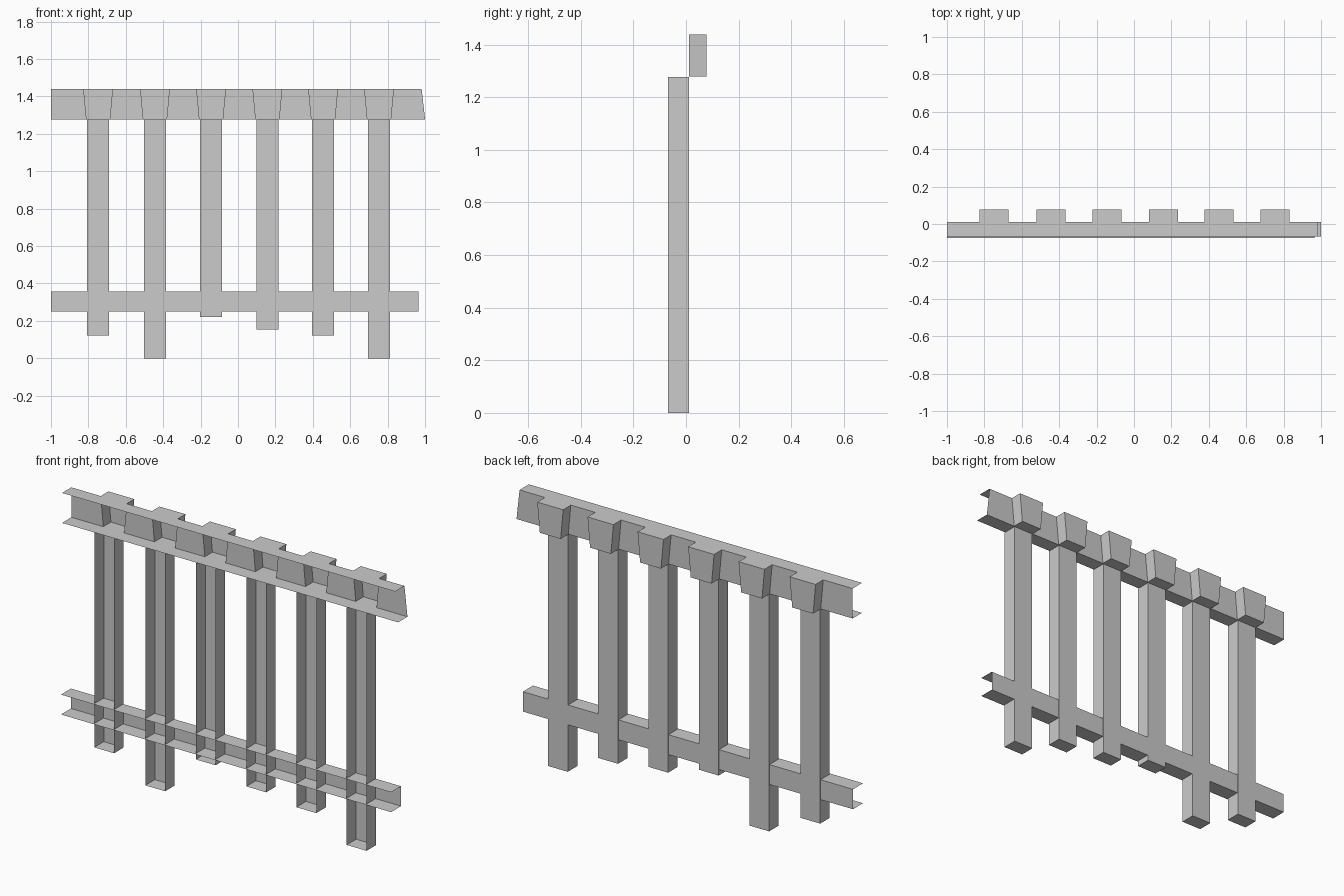
import bpy
import bmesh
from mathutils import Vector

if "Cube" in bpy.data.objects:
    bpy.data.objects.remove(bpy.data.objects["Cube"])

# One plain grey for the whole fence
grey = bpy.data.materials.new("light_grey")
grey.use_nodes = True
grey.diffuse_color = (0.6, 0.6, 0.6, 1)
grey.node_tree.nodes["Principled BSDF"].inputs["Base Color"].default_value = grey.diffuse_color


def finish(name, bm):
    mesh = bpy.data.meshes.new(name)
    bm.to_mesh(mesh)
    bm.free()
    mesh.materials.append(grey)
    obj = bpy.data.objects.new(name, mesh)
    bpy.context.scene.collection.objects.link(obj)
    return obj


def open_box(name, low, high, open_sides):
    """Thin-walled box without the sides that face the given directions."""
    low, high = Vector(low), Vector(high)
    bm = bmesh.new()
    bmesh.ops.create_cube(bm, size=1)
    bm.normal_update()
    gone = [f for f in bm.faces
            if any(f.normal.dot(Vector(d)) > 0.9 for d in open_sides)]
    bmesh.ops.delete(bm, geom=gone, context="FACES")
    bmesh.ops.scale(bm, vec=high - low, verts=bm.verts)
    bmesh.ops.translate(bm, vec=(low + high) / 2, verts=bm.verts)
    return finish(name, bm)


FRONT, UP, LEFT, RIGHT = (0, -1, 0), (0, 0, 1), (1, 0, 0), (-1, 0, 0)
FRONT_Y, BACK_Y, TOOTH_Y = -0.067, 0.012, 0.077
RAIL_LOW, RAIL_HIGH = 1.278, 1.439

# Posts: hollow channels open at the front, with uneven feet
posts = [(-0.748, 0.123), (-0.444, 0), (-0.144, 0.22),
         (0.157, 0.155), (0.455, 0.123), (0.754, 0)]
for i, (x, foot) in enumerate(posts):
    open_box(f"post_{i + 1}", (x - 0.059, FRONT_Y - 0.002, foot),
             (x + 0.059, BACK_Y, RAIL_LOW - 0.002), [FRONT, UP])

# Lower rail: channel open at the front and both ends
open_box("lower_rail", (-1, -0.076, 0.251), (0.964, 0.009, 0.358),
         [FRONT, LEFT, RIGHT])


# Top rail: channel whose back steps out into a tapered block at every post
def rail_outline(bm, z, right_end, half):
    path = [(-1, FRONT_Y), (right_end, FRONT_Y), (right_end, BACK_Y)]
    for x, _ in reversed(posts):
        path += [(x + half, BACK_Y), (x + half, TOOTH_Y),
                 (x - half, TOOTH_Y), (x - half, BACK_Y)]
    path.append((-1, BACK_Y))
    return [bm.verts.new((x, y, z)) for x, y in path]


bm = bmesh.new()
bottom = rail_outline(bm, RAIL_LOW, 1.0, 0.062)
top = rail_outline(bm, RAIL_HIGH, 0.982, 0.077)
bm.faces.new(top)
bm.faces.new(bottom[::-1])
for i in range(2, len(top) - 1):
    bm.faces.new((bottom[i], bottom[i + 1], top[i + 1], top[i]))
finish("top_rail", bm)
